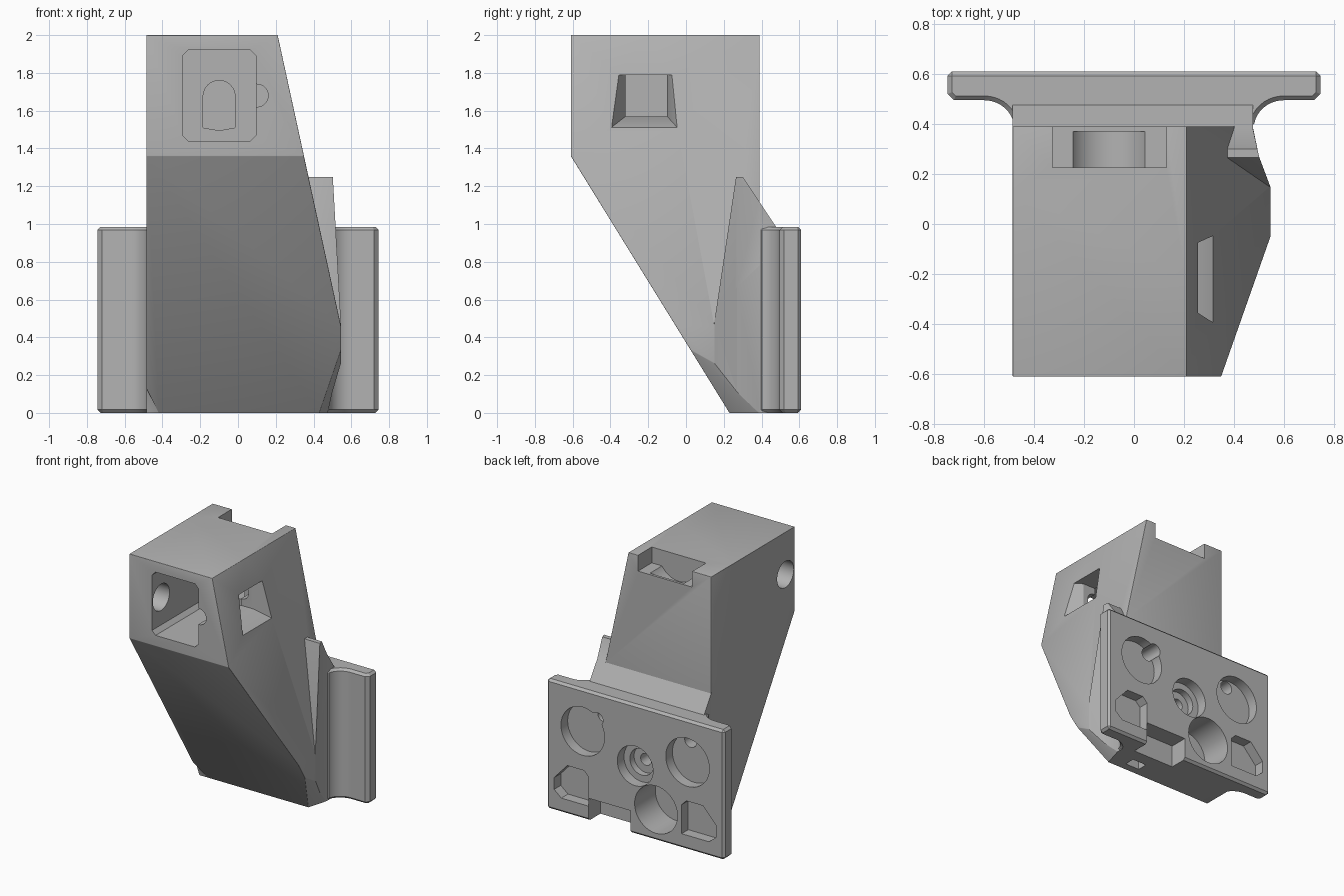
import bpy, bmesh, math
from mathutils import Vector

if "Cube" in bpy.data.objects:
    bpy.data.objects.remove(bpy.data.objects["Cube"], do_unlink=True)

grey = bpy.data.materials.new("light_grey")
grey.use_nodes = True
COLOUR = (0.45, 0.45, 0.45, 1)
grey.diffuse_color = COLOUR
grey.node_tree.nodes["Principled BSDF"].inputs["Base Color"].default_value = COLOUR


def finish(name, bm):
    bmesh.ops.recalc_face_normals(bm, faces=bm.faces)
    mesh = bpy.data.meshes.new(name)
    bm.to_mesh(mesh)
    bm.free()
    mesh.materials.append(grey)
    obj = bpy.data.objects.new(name, mesh)
    bpy.context.scene.collection.objects.link(obj)
    return obj


def prism(name, pts, axis, lo, hi):
    """Extrude a 2D outline along an axis."""
    place = {"X": lambda u, v, w: (w, u, v),
             "Y": lambda u, v, w: (u, w, v),
             "Z": lambda u, v, w: (u, v, w)}[axis]
    bm = bmesh.new()
    low = [bm.verts.new(place(u, v, lo)) for u, v in pts]
    high = [bm.verts.new(place(u, v, hi)) for u, v in pts]
    bm.faces.new(low)
    bm.faces.new(high[::-1])
    n = len(pts)
    for i in range(n):
        j = (i + 1) % n
        bm.faces.new((low[i], low[j], high[j], high[i]))
    return finish(name, bm)


def rect(a, b, c, d, clip=0.0):
    if not clip:
        return [(a, c), (b, c), (b, d), (a, d)]
    k = clip
    return [(a + k, c), (b - k, c), (b, c + k), (b, d - k),
            (b - k, d), (a + k, d), (a, d - k), (a, c + k)]


def disc(u, v, r, n=40):
    return [(u + r * math.cos(math.tau * i / n), v + r * math.sin(math.tau * i / n))
            for i in range(n)]


def apply(obj, mod):
    bpy.context.view_layer.objects.active = obj
    bpy.ops.object.modifier_apply(modifier=mod.name)


def combine(obj, other, operation):
    mod = obj.modifiers.new("boolean", "BOOLEAN")
    mod.operation = operation
    mod.solver = "EXACT"
    mod.object = other
    apply(obj, mod)
    bpy.data.objects.remove(other, do_unlink=True)


def soften(obj, width, segments, angle):
    mod = obj.modifiers.new("bevel", "BEVEL")
    mod.width, mod.segments = width, segments
    mod.limit_method = "ANGLE"
    mod.angle_limit = math.radians(angle)
    apply(obj, mod)


def trim_corner(obj):
    """Slice off the low corner on the +x side."""
    a, b, c = Vector((.43, .23, 0)), Vector((.545, .12, .28)), Vector((.475, .385, 0))
    normal = (b - a).cross(c - a)
    if normal.x < 0:
        normal.negate()
    bm = bmesh.new()
    bm.from_mesh(obj.data)
    bmesh.ops.bisect_plane(bm, geom=bm.verts[:] + bm.edges[:] + bm.faces[:],
                           plane_co=a, plane_no=normal, clear_outer=True)
    bmesh.ops.holes_fill(bm, edges=[e for e in bm.edges if e.is_boundary])
    bmesh.ops.recalc_face_normals(bm, faces=bm.faces)
    bm.to_mesh(obj.data)
    bm.free()


# Leaning housing: three outlines intersected
body = prism("housing", [(-.42, 0), (.545, 0), (.545, .46), (.21, 2), (-.485, 2), (-.485, .13)],
             "Y", -1, 1)
combine(body, prism("side_outline", [(.23, 0), (.39, 0), (.39, 2), (-.61, 2), (-.61, 1.36)],
                    "X", -1, 1), "INTERSECT")
combine(body, prism("plan_outline", [(-.6, -.8), (.6, -.8), (.545, .15), (.5, .27),
                                     (.475, .39), (.475, .6), (-.6, .6)], "Z", -1, 3), "INTERSECT")
trim_corner(body)
soften(body, .035, 3, 30)

# Neck joining housing and mounting plate
neck = prism("neck", [(-.485, .1), (.3, .1), (.545, .15), (.5, .27), (.475, .385),
                      (.475, .52), (-.485, .52)], "Z", 0, 1.4)
combine(neck, prism("neck_side", [(.23, 0), (.6, 0), (.6, .8), (.48, .98), (.3, 1.25),
                                  (.265, 1.25), (.12, .28)], "X", -1, 1), "INTERSECT")
trim_corner(neck)
soften(neck, .03, 3, 40)

# Mounting plate with concave fillets
arc = [(.6 - .12 * math.sin(t), .385 + .11 * math.cos(t))
       for t in [math.pi / 2 * i / 10 for i in range(11)]]
half = [(.745, .61), (.745, .52), (.72, .495)] + arc
plate = prism("mounting_plate", half + [(-x, y) for x, y in reversed(half)], "Z", 0, .985)
soften(plate, .02, 1, 50)

combine(body, neck, "UNION")
combine(body, plate, "UNION")


def cut(pts, axis, lo, hi):
    combine(body, prism("cutter", pts, axis, lo, hi), "DIFFERENCE")


# Front opening, its side notch and the arched pocket behind
cut(rect(-.295, .095, 1.44, 1.92, .03), "Y", -.8, .1)
cut(disc(.1, 1.68, .06), "Y", -.8, .08)
arch = [(-.1 + .085 * math.cos(math.pi * i / 12), 1.675 + .085 * math.sin(math.pi * i / 12))
        for i in range(13)]
cut(arch + [(-.185, 1.51), (-.1, 1.495), (-.015, 1.51)], "Y", 0, .3)

# Round hole through the -x wall
cut(disc(-.5, 1.68, .1), "X", -.8, -.2)

# Splayed window in the +x wall
bm = bmesh.new()
for x, y0, y1, z0 in ((.05, -.32, -.1, 1.57), (.2, -.32, -.1, 1.57),
                      (.31, -.39, -.05, 1.515), (.4, -.44, 0, 1.47)):
    for y in (y0, y1):
        for z in (z0, 1.79):
            bm.verts.new((x, y, z))
quads = [0, 1, 3, 2]
bm.verts.ensure_lookup_table()
v = bm.verts
for k in range(3):
    for i in range(4):
        p, q = quads[i], quads[(i + 1) % 4]
        bm.faces.new([v[4 * k + p], v[4 * k + q], v[4 * k + 4 + q], v[4 * k + 4 + p]])
bm.faces.new([v[i] for i in quads])
bm.faces.new([v[12 + i] for i in quads])
combine(body, finish("window_cutter", bm), "DIFFERENCE")

# Recess in the top rear edge
cut(rect(-.325, .13, 1.88, 2.2), "Y", .225, .6)
cut(disc(-.1, 1.97, .17), "Y", .225, .37)

# Plate back: magnet pockets, pilot holes and corner pockets on both sides
for s in (-1, 1):
    cut(disc(s * .44, .665, .183), "Y", .53, .8)
    cut(disc(.32 if s > 0 else -.41, .79, .05), "Y", .42, .8)
    cut([(s * x, z) for x, z in ((.39, .11), (.62, .11), (.68, .16), (.68, .25),
                                 (.57, .37), (.43, .37), (.39, .33))], "Y", .53, .8)

# Central screw seat, large bore and bottom slot
cut(disc(0, .52, .15), "Y", .53, .8)
cut(disc(0, .52, .1), "Y", .48, .8)
cut(disc(0, .52, .045), "Y", .3, .8)
cut(disc(-.175, .235, .18), "Y", .36, .8)
cut(rect(.04, .39, -.1, .17), "Y", .47, .8)
cut(rect(.2, .32, .29, .37), "Z", -.1, .17)

# Smooth rounded edges, keep corners crisp
bpy.ops.object.select_all(action="DESELECT")
body.select_set(True)
bpy.context.view_layer.objects.active = body
bpy.ops.object.shade_smooth_by_angle(angle=math.radians(30))
